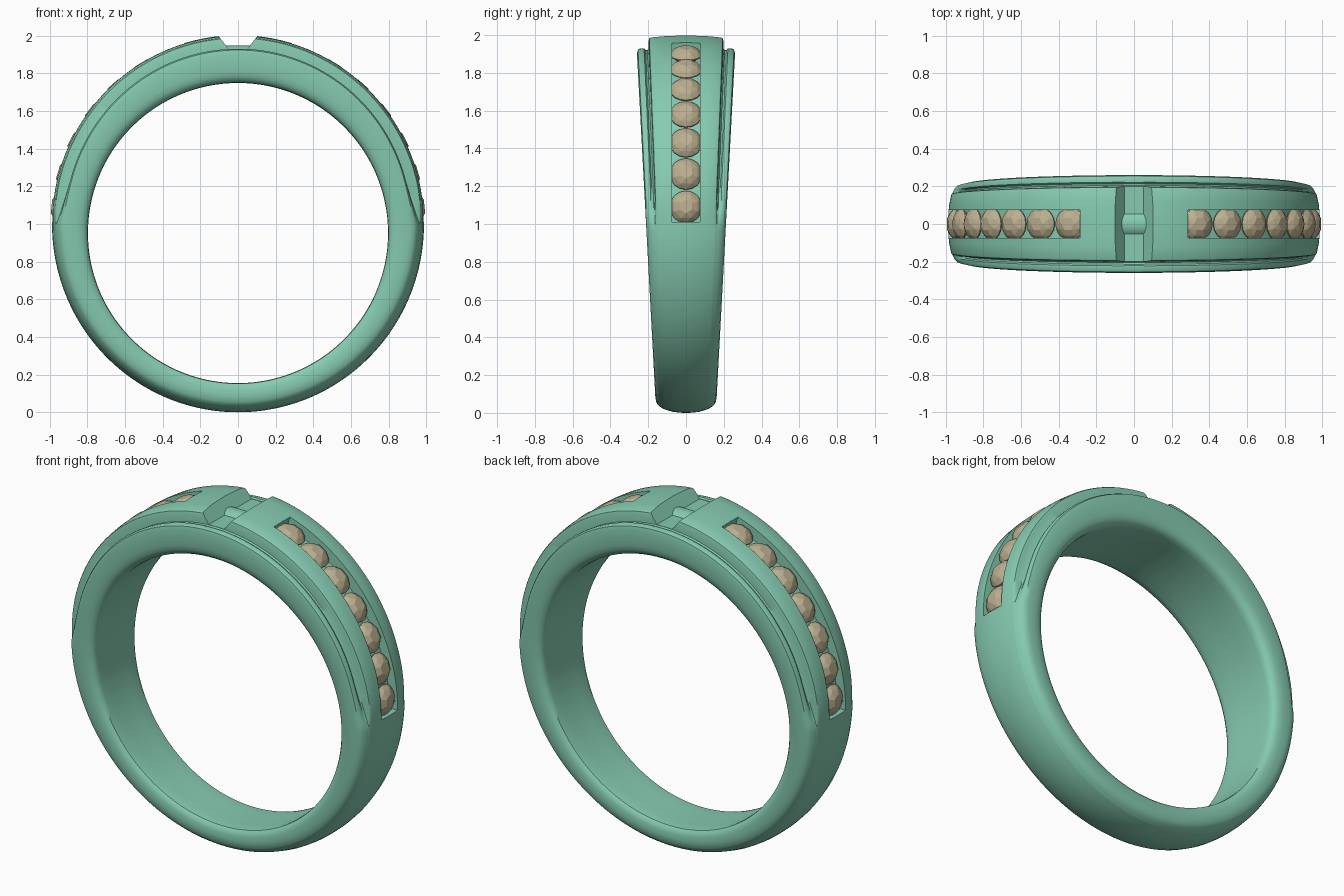
import bpy, bmesh
from math import sin, cos, pi, radians
from mathutils import Matrix

if "Cube" in bpy.data.objects:
    bpy.data.objects.remove(bpy.data.objects["Cube"])


def material(name, col):
    m = bpy.data.materials.new(name)
    m.diffuse_color = (*col, 1)
    m.use_nodes = True
    m.node_tree.nodes["Principled BSDF"].inputs["Base Color"].default_value = m.diffuse_color
    return m


METAL = material("green_metal", (0.24, 0.60, 0.44))
GEM = material("tan_stone", (0.50, 0.43, 0.28))


def to_object(bm, name, mat):
    bmesh.ops.recalc_face_normals(bm, faces=bm.faces)
    me = bpy.data.meshes.new(name)
    bm.to_mesh(me)
    bm.free()
    me.materials.append(mat)
    ob = bpy.data.objects.new(name, me)
    bpy.context.collection.objects.link(ob)
    return ob


def loft(bm, rings, closed):
    n = len(rings[0])
    vs = [[bm.verts.new(p) for p in r] for r in rings]
    for i in range(len(vs) if closed else len(vs) - 1):
        a, b = vs[i], vs[(i + 1) % len(vs)]
        for j in range(n):
            k = (j + 1) % n
            bm.faces.new((a[j], a[k], b[k], b[j]))
    if not closed:
        bm.faces.new(vs[0])
        bm.faces.new(vs[-1])


# Half cross-sections: (fraction of half width, radius)
PLAIN = [(0, 1.0), (.2, .999), (.45, .994), (.70, .982), (.735, .98), (.76, .978), (.775, .976), (.80, .974),
         (.83, .971), (.87, .966), (.93, .957), (.975, .944), (1.0, .92)]
RAISED = [(0, 1.003), (.2, 1.002), (.45, .999), (.70, .992), (.735, .987), (.75, .975), (.76, .928), (.785, .920),
          (.82, .922), (.85, .931), (.92, .931), (.975, .924), (1.0, .90)]
INNER = [(1.0, .86), (.985, .833), (.94, .812), (.87, .80), (.75, .797), (.4, .797)]


def section(th):
    s = th if th < pi / 2 else pi - th          # same on both sides
    t = min(1, max(0, s / radians(16)))
    t = t * (2 - t)
    half = []
    for (f0, r0), (f1, r1) in zip(PLAIN, RAISED):
        half.append((f0 + (f1 - f0) * t, r0 + (r1 - r0) * t, 1.0, .988))
    half += [(f, r, .952, 1.0) for f, r in INNER]
    pts = []
    for f, r, c, k in half:
        z = c + r * sin(th)
        pts.append((k * r * cos(th), f * (.158 + .0535 * z), z))
    return pts + [(x, -y, z) for x, y, z in reversed(pts[1:])]


# Tapered band with raised upper centre strip
bm = bmesh.new()
N = 180
loft(bm, [section(-pi / 2 + 2 * pi * i / N) for i in range(N)], True)
band = to_object(bm, "ring_band", METAL)

# Cutters: stone channels on both shoulders, notch at the crown
cutters = []
for sx in (1, -1):
    bm = bmesh.new()
    rings = []
    for i in range(37):
        a = radians(.6 + (73.4 - .6) * i / 36)
        rings.append([(sx * r * cos(a), y, 1 + r * sin(a))
                      for r, y in ((.935, -.075), (1.1, -.075), (1.1, .075), (.935, .075))])
    loft(bm, rings, False)
    cutters.append(to_object(bm, "channel_cutter", METAL))
bm = bmesh.new()
loft(bm, [[(-.05, y, 1.929), (.05, y, 1.929), (.15, y, 2.061), (-.15, y, 2.061)] for y in (-.3, .3)], False)
cutters.append(to_object(bm, "notch_cutter", METAL))

bpy.context.view_layer.objects.active = band
for c in cutters:
    c.hide_render = True
    m = band.modifiers.new("cut", 'BOOLEAN')
    m.operation, m.solver, m.object = 'DIFFERENCE', 'EXACT', c
    bpy.ops.object.modifier_apply(modifier=m.name)
    bpy.data.objects.remove(c, do_unlink=True)

# Small rounded bridge across the notch
bm = bmesh.new()
bmesh.ops.create_cone(bm, cap_ends=True, segments=40, radius1=.085, radius2=.085, depth=.19,
                      matrix=Matrix.Translation((0, 0, 1.864)) @ Matrix.Rotation(pi / 2, 4, 'Y'))
bridge = to_object(bm, "notch_bridge", METAL)

for ob in (band, bridge):
    bpy.ops.object.select_all(action='DESELECT')
    ob.select_set(True)
    bpy.context.view_layer.objects.active = ob
    bpy.ops.object.shade_smooth_by_angle(angle=radians(35))

# Faceted stones: hull of crown rings and a pointed pavilion
bm = bmesh.new()
for n, r, h, off in ((6, .036, .040, 0), (8, .066, .024, .4), (16, .086, 0, 0), (16, .086, -.006, 0)):
    for i in range(n):
        a = 2 * pi * i / n + off
        bm.verts.new((r * cos(a), r * sin(a), h))
bm.verts.new((0, 0, -.06))
bmesh.ops.convex_hull(bm, input=bm.verts)
first = to_object(bm, "stone", GEM)
mesh = first.data
bpy.data.objects.remove(first)
for sx, side in ((1, "right"), (-1, "left")):
    for i in range(7):
        a = radians(5.4 + 10.65 * i)
        ob = bpy.data.objects.new(f"stone_{side}_{i + 1}", mesh)
        ob.location = (sx * .955 * cos(a), 0, 1 + .96 * sin(a))
        ob.rotation_euler = (0, sx * (pi / 2 - a), 0)
        bpy.context.collection.objects.link(ob)
